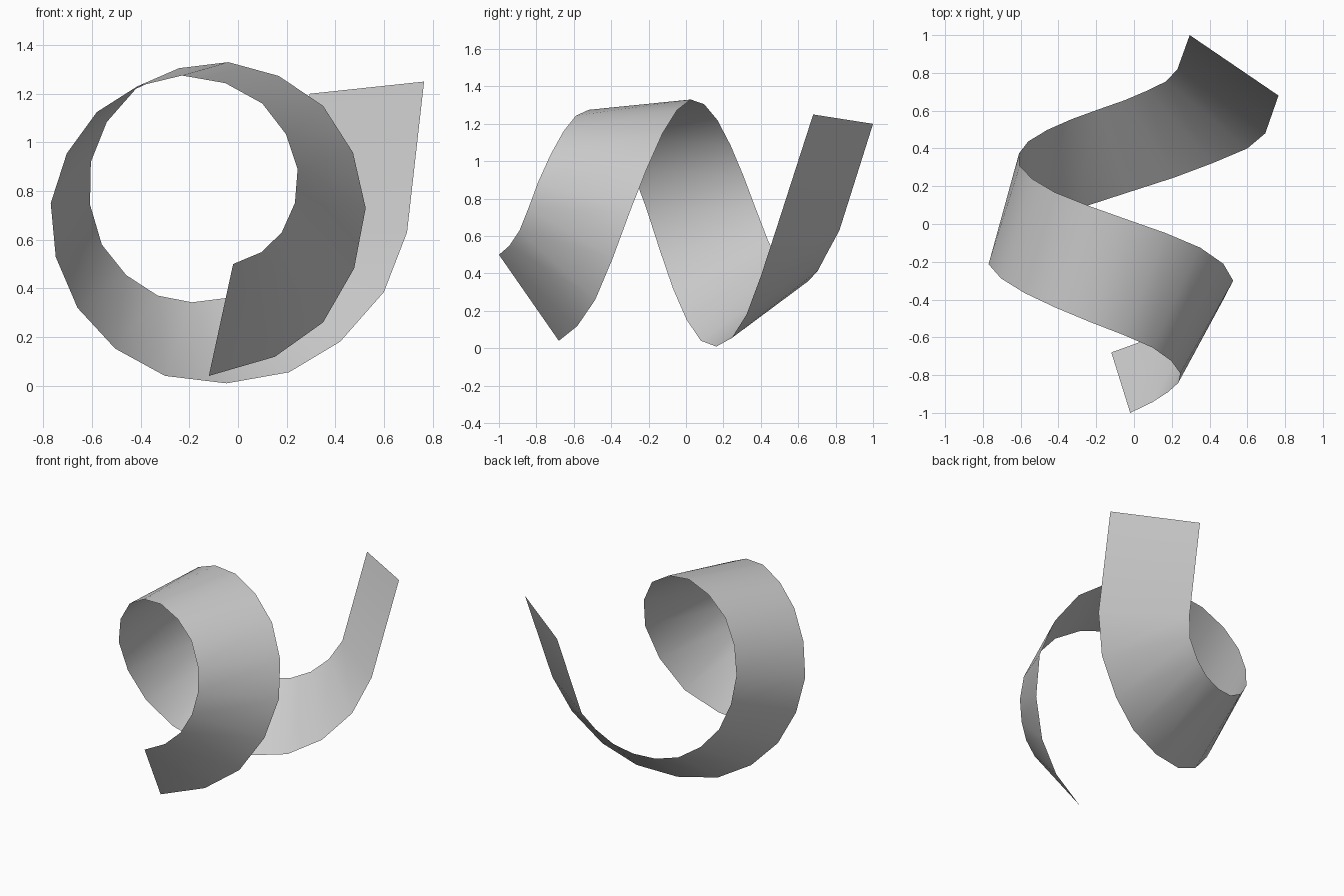
import bpy
import bmesh
from mathutils import Vector

if "Cube" in bpy.data.objects:
    bpy.data.objects.remove(bpy.data.objects["Cube"])

# Ribbon cross-sections at every second station: front edge, back edge
SECTIONS = [
    ((-.02, -1.0, .50), (-.12, -.68, .04)),
    ((.18, -.89, .63), (.35, -.485, .26)),
    ((.245, -.79, .89), (.525, -.30, .73)),
    ((.10, -.655, 1.16), (.35, -.125, 1.15)),
    ((-.23, -.52, 1.275), (-.04, .025, 1.33)),
    ((-.58, -.365, 1.125), (-.42, .168, 1.22)),
    ((-.77, -.213, .75), (-.605, .308, .92)),
    ((-.66, -.07, .32), (-.56, .437, .58)),
    ((-.30, .08, .04), (-.33, .555, .37)),
    ((.21, .245, .005 + .05), (-.05, .655, .36)),
    ((.60, .40, .385), (.17, .755, .51)),
]
# Straight tail of the ribbon
TAIL = [
    ((.695, .48, .63), (.23, .82, .63)),
    ((.765, .68, 1.25), (.295, 1.0, 1.2)),
]


def refine(points):
    """Insert a smoothly curved midpoint between neighbouring points."""
    p = [Vector(q) for q in points]
    n = len(p)
    out = [p[0]]
    for i in range(n - 1):
        if i == 0:
            mid = (3 * p[0] + 6 * p[1] - p[2]) / 8
        elif i == n - 2:
            mid = (3 * p[-1] + 6 * p[-2] - p[-3]) / 8
        else:
            mid = (9 * (p[i] + p[i + 1]) - p[i - 1] - p[i + 2]) / 16
        out += [mid, p[i + 1]]
    return out


# Two edge rails, each curved part followed by the tail
rails = [refine([s[k] for s in SECTIONS]) + [Vector(t[k]) for t in TAIL]
         for k in (0, 1)]

# Bridge the rails into one thin curled ribbon
bm = bmesh.new()
front, back = [[bm.verts.new(p) for p in rail] for rail in rails]
for i in range(len(front) - 1):
    face = bm.faces.new((front[i], back[i], back[i + 1], front[i + 1]))
    face.smooth = True

mesh = bpy.data.meshes.new("curled_ribbon")
bm.to_mesh(mesh)
bm.free()

grey = bpy.data.materials.new("light grey")
grey.diffuse_color = (0.6, 0.6, 0.6, 1)
grey.use_nodes = True
grey.node_tree.nodes["Principled BSDF"].inputs["Base Color"].default_value = grey.diffuse_color
mesh.materials.append(grey)

ribbon = bpy.data.objects.new("curled_ribbon", mesh)
bpy.context.collection.objects.link(ribbon)
